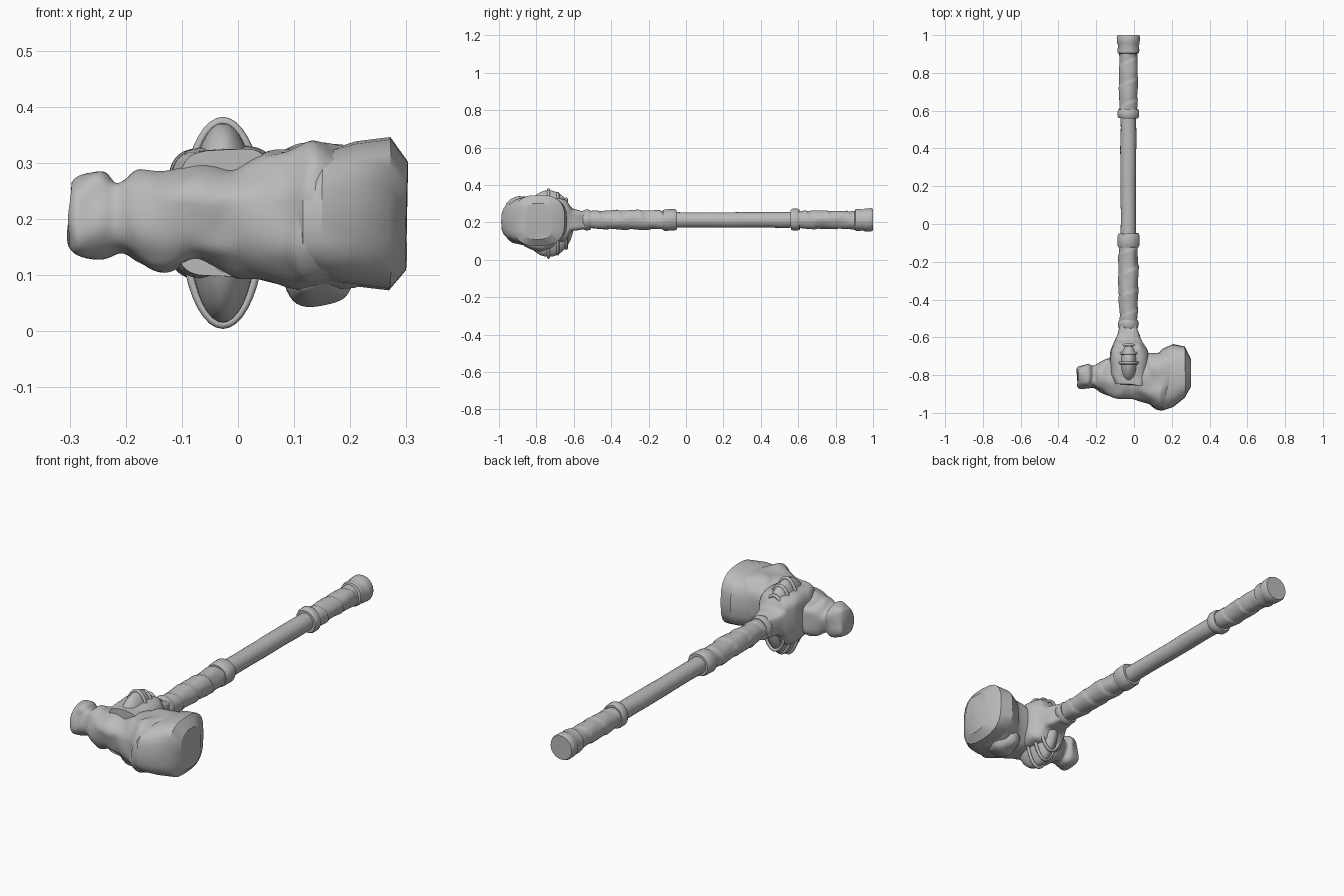
import bpy, bmesh, math
from mathutils import Vector, noise

cube = bpy.data.objects.get("Cube")
if cube:
    bpy.data.objects.remove(cube, do_unlink=True)

stone = bpy.data.materials.new("stone grey")
stone.use_nodes = True
GREY = (0.5, 0.5, 0.5, 1)
stone.diffuse_color = GREY
stone.node_tree.nodes["Principled BSDF"].inputs["Base Color"].default_value = GREY

AX, AZ = -0.03, 0.213      # handle axis


def finish(bm, name, angle=40):
    bmesh.ops.recalc_face_normals(bm, faces=bm.faces)
    me = bpy.data.meshes.new(name)
    bm.to_mesh(me)
    bm.free()
    ob = bpy.data.objects.new(name, me)
    bpy.context.collection.objects.link(ob)
    me.materials.append(stone)
    bpy.ops.object.select_all(action='DESELECT')
    bpy.context.view_layer.objects.active = ob
    ob.select_set(True)
    bpy.ops.object.shade_smooth_by_angle(angle=math.radians(angle))
    return ob


def resample(stations, steps):
    """Smooth the stations with a Catmull-Rom spline."""
    if steps == 1:
        return [Vector(s) for s in stations]
    pts = [Vector(s) for s in stations]
    pts = [pts[0]] + pts + [pts[-1]]
    out = []
    for a, b, c, d in zip(pts, pts[1:], pts[2:], pts[3:]):
        for k in range(steps):
            t = k / steps
            out.append(0.5 * (2 * b + (c - a) * t + (2 * a - 5 * b + 4 * c - d) * t ** 2
                              + (3 * b - a - 3 * c + d) * t ** 3))
    return out + [pts[-1]]


def loft(name, stations, axis, power=2, sides=32, steps=1, rough=0.0, freq=8, twist=None, angle=40):
    """Skin superellipse sections (position, centre, centre, radius, radius)."""
    bm = bmesh.new()
    rings = []
    for pos, c1, c2, r1, r2 in resample(stations, steps):
        ring = []
        for i in range(sides):
            a = 2 * math.pi * i / sides
            c, s = math.cos(a), math.sin(a)
            u = math.copysign(abs(c) ** (2 / power), c)
            v = math.copysign(abs(s) ** (2 / power), s)
            k = 1 + (twist(pos, a) if twist else 0)
            p = [c1 + r1 * u * k, c2 + r2 * v * k]
            p.insert(axis, pos)
            p = Vector(p)
            p += noise.noise_vector(p * freq) * rough
            ring.append(bm.verts.new(p))
        rings.append(ring)
    for lo, hi in zip(rings, rings[1:]):
        for i in range(sides):
            j = (i + 1) % sides
            bm.faces.new((lo[i], lo[j], hi[j], hi[i]))
    bm.faces.new(rings[0])
    bm.faces.new(rings[-1])
    return finish(bm, name, angle)


def lathe(name, profile, **kw):
    """Turn (y, radius) pairs about the handle axis."""
    return loft(name, [(y, AX, AZ, r, r) for y, r in profile], 1, **kw)


def ellipsoid(name, centre, radii, rough=0.0):
    bm = bmesh.new()
    bmesh.ops.create_uvsphere(bm, u_segments=32, v_segments=20, radius=1)
    for v in bm.verts:
        v.co = Vector(centre) + Vector(r * c for r, c in zip(radii, v.co))
        v.co += noise.noise_vector(v.co * 14) * rough
    return finish(bm, name, 60)


def wrap(pos, a):
    """Raised spiral strips of the grip binding."""
    w = (pos * 9 + a / (2 * math.pi)) % 1
    return 0.10 * w - 0.05 + 0.10 * noise.noise((pos * 11, math.cos(a), math.sin(a)))


# Handle shaft, bound grips and collars
lathe("shaft", [(-0.1, 0.042), (0.0, 0.041), (0.25, 0.040), (0.45, 0.042), (0.6, 0.042)],
      sides=20, steps=6, rough=0.003)
lathe("upper_grip", [(-0.54, 0.047), (-0.45, 0.049), (-0.3, 0.052), (-0.18, 0.051), (-0.09, 0.047)],
      steps=16, twist=wrap, rough=0.003, angle=60)
lathe("lower_grip", [(0.58, 0.045), (0.68, 0.050), (0.8, 0.048), (0.92, 0.049)],
      steps=18, twist=wrap, rough=0.003, angle=60)


def collar(name, y0, y1, r):
    b = 0.012
    lathe(name, [(y0, r * 0.72), (y0, r * 0.9), (y0 + b, r), (y1 - b, r),
                 (y1, r * 0.9), (y1, r * 0.72)], rough=0.004, freq=14)


collar("middle_collar", -0.125, -0.05, 0.058)
collar("lower_collar", 0.56, 0.607, 0.059)
collar("head_collar", -0.55, -0.51, 0.056)
lathe("pommel", [(0.9, 0.045), (0.905, 0.056), (0.92, 0.059), (0.945, 0.055), (0.955, 0.060),
                 (0.99, 0.062), (1.0, 0.057)], rough=0.002)

# Socket block between handle and head
loft("socket", [(-0.85, -0.02, 0.21, 0.085, 0.112), (-0.78, -0.025, 0.21, 0.098, 0.116),
                (-0.69, -0.025, 0.21, 0.100, 0.116), (-0.64, -0.03, 0.21, 0.078, 0.106),
                (-0.615, -0.03, 0.212, 0.066, 0.062), (-0.58, -0.03, 0.213, 0.052, 0.053),
                (-0.53, -0.03, 0.213, 0.042, 0.044)],
     1, power=4.5, sides=40, steps=4, rough=0.008, freq=16, angle=35)

# Rough stone head running from the small knob to the big striking end
loft("head", [(-0.303, -0.81, 0.207, 0.042, 0.055), (-0.288, -0.81, 0.206, 0.060, 0.066),
              (-0.245, -0.805, 0.206, 0.064, 0.076), (-0.215, -0.81, 0.200, 0.054, 0.064),
              (-0.175, -0.81, 0.202, 0.080, 0.083), (-0.13, -0.81, 0.196, 0.100, 0.085),
              (-0.07, -0.82, 0.212, 0.105, 0.080), (0.0, -0.81, 0.194, 0.118, 0.100),
              (0.07, -0.82, 0.205, 0.132, 0.120), (0.13, -0.83, 0.208, 0.150, 0.133),
              (0.2, -0.80, 0.205, 0.155, 0.125), (0.26, -0.785, 0.208, 0.125, 0.120)],
     0, power=2.7, sides=48, steps=6, rough=0.014, freq=13, angle=50)
ellipsoid("under_lump", (0.14, -0.79, 0.105), (0.062, 0.09, 0.060), 0.015)

# Striking cap with a bevelled rim
loft("striking_cap", [(0.09, -0.845, 0.19, 0.10, 0.06), (0.115, -0.84, 0.195, 0.140, 0.090),
                      (0.15, -0.825, 0.205, 0.163, 0.115), (0.21, -0.803, 0.208, 0.167, 0.127),
                      (0.27, -0.785, 0.208, 0.135, 0.134), (0.301, -0.79, 0.205, 0.075, 0.095)],
     0, power=3.0, sides=24, rough=0.006, freq=7, angle=28)

# Domed core and the hoops around it
CX, CZ = -0.027, 0.193
ellipsoid("domed_core", (CX, -0.735, CZ), (0.062, 0.135, 0.178))


def hoop(name, y, rx, rz, tube=0.008):
    bm = bmesh.new()
    n, m = 40, 8
    grid = []
    for i in range(n):
        a = 2 * math.pi * i / n
        grid.append([])
        for j in range(m):
            b = 2 * math.pi * j / m
            k = tube * math.cos(b)
            grid[i].append(bm.verts.new((CX + (rx + k) * math.cos(a), y + tube * math.sin(b),
                                         CZ + (rz + k) * math.sin(a))))
    for i in range(n):
        for j in range(m):
            p, q = grid[i], grid[(i + 1) % n]
            bm.faces.new((p[j], q[j], q[(j + 1) % m], p[(j + 1) % m]))
    finish(bm, name, 60)


hoop("front_hoop", -0.735, 0.068, 0.181)
hoop("middle_hoop", -0.685, 0.066, 0.162)
hoop("back_hoop", -0.64, 0.060, 0.132)
